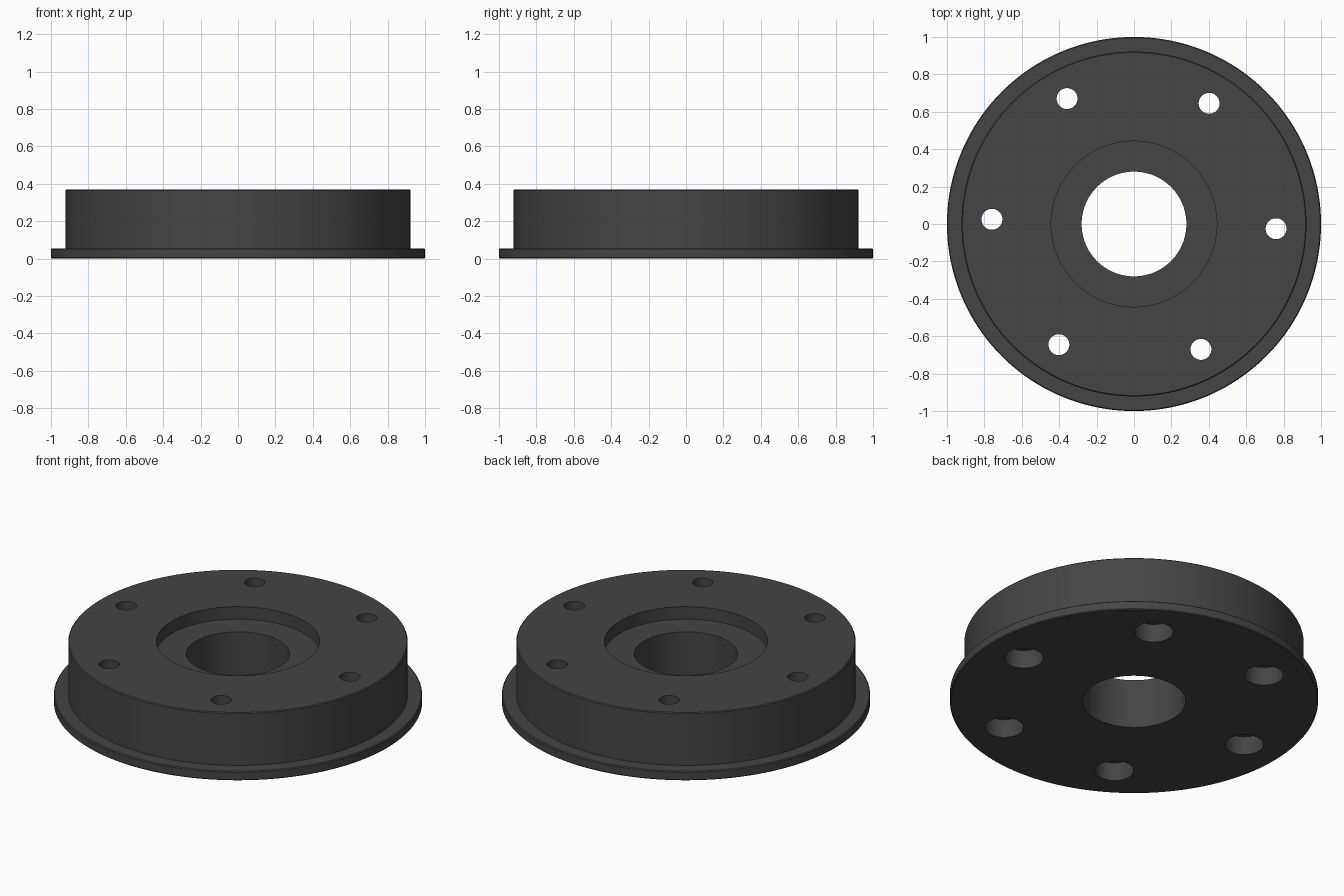
import bpy, bmesh, math

if "Cube" in bpy.data.objects:
    bpy.data.objects.remove(bpy.data.objects["Cube"])

dark = bpy.data.materials.new("dark_grey")
dark.diffuse_color = (0.058, 0.058, 0.058, 1)
dark.use_nodes = True
dark.node_tree.nodes["Principled BSDF"].inputs["Base Color"].default_value = dark.diffuse_color


def lathe(name, profile, segments, places=((0, 0),), closed=False):
    """Revolve an (r, z) profile about z at each place; ring or capped solid."""
    bm = bmesh.new()
    for px, py in places:
        rings = []
        for r, z in profile:
            rings.append([bm.verts.new((px + r * math.cos(2 * math.pi * i / segments),
                                        py + r * math.sin(2 * math.pi * i / segments), z))
                          for i in range(segments)])
        pairs = list(zip(rings, rings[1:]))
        if closed:
            pairs.append((rings[-1], rings[0]))
        else:
            bm.faces.new(rings[0])
            bm.faces.new(rings[-1])
        for a, b in pairs:
            for i in range(segments):
                j = (i + 1) % segments
                bm.faces.new((a[i], a[j], b[j], b[i]))
    bmesh.ops.recalc_face_normals(bm, faces=bm.faces)
    mesh = bpy.data.meshes.new(name)
    bm.to_mesh(mesh)
    bm.free()
    mesh.materials.append(dark)
    obj = bpy.data.objects.new(name, mesh)
    bpy.context.collection.objects.link(obj)
    return obj


# Flanged drum with centre bore and a shallow recess in the top
c = 0.005
flange_drum = lathe("flange_drum", [
    (0.28, 0), (1 - c, 0), (1, c), (1, 0.055 - c), (1 - c, 0.055),
    (0.922, 0.055), (0.922, 0.37 - c), (0.922 - c, 0.37),
    (0.443, 0.37), (0.443, 0.295), (0.28, 0.295)], 160, closed=True)

# Six bolt holes, counterbored from below
angles = [math.radians(-1.9 + 60 * k) for k in range(6)]
places = [(0.76 * math.cos(a), 0.76 * math.sin(a)) for a in angles]
bolt_hole_cutter = lathe("bolt_hole_cutter", [
    (0.106, -0.1), (0.106, 0.11), (0.056, 0.11), (0.056, 0.5)], 40, places)

cut = flange_drum.modifiers.new("bolt_holes", "BOOLEAN")
cut.operation = "DIFFERENCE"
cut.solver = "EXACT"
cut.object = bolt_hole_cutter
bpy.context.view_layer.objects.active = flange_drum
flange_drum.select_set(True)
bpy.ops.object.modifier_apply(modifier=cut.name)
bpy.data.objects.remove(bolt_hole_cutter)

# Smooth round walls, sharp rims
bpy.ops.object.shade_smooth_by_angle(angle=math.radians(30))
